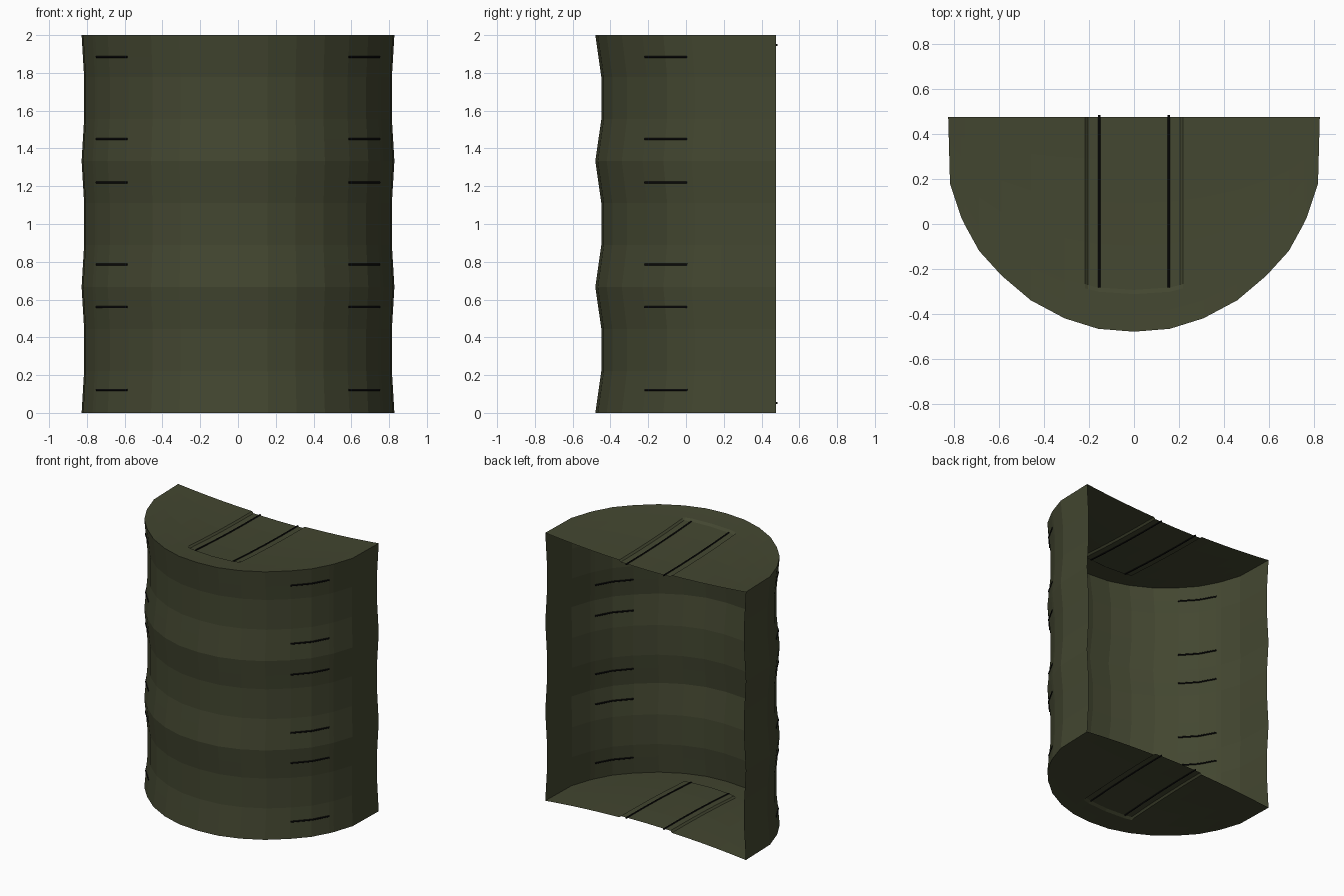
import bpy, bmesh

if "Cube" in bpy.data.objects:
    bpy.data.objects.remove(bpy.data.objects["Cube"])

def material(name, rgb):
    m = bpy.data.materials.new(name)
    m.diffuse_color = (*rgb, 1)
    m.use_nodes = True
    m.node_tree.nodes["Principled BSDF"].inputs["Base Color"].default_value = m.diffuse_color
    return m

olive = material("dark olive", (0.056, 0.062, 0.030))
black = material("near black", (0.003, 0.003, 0.003))

# right half of the D-shaped plan, from the middle of the front to the back edge
half = [(0, -.48), (.16, -.467), (.31, -.42), (.46, -.34), (.59, -.23), (.69, -.12),
        (.755, -.002), (.77, .03), (.82, .18), (.828, .477)]
plan = [(-x, y) for x, y in half[:0:-1]] + half
BACK = .477
spans = [(.122, .56), (.785, 1.22), (1.45, 1.885)]   # side panel heights

def pinch(z):
    """Wall is pinched inward between the ribs, which sit at every third level."""
    u = z * 4.5
    i = min(int(u + 1e-6), 8)
    a, b = (0 if i % 3 == 0 else 1), (0 if (i + 1) % 3 == 0 else 1)
    return a + (b - a) * (u - i)

def wall_point(x, y, z):
    k = pinch(z)
    return (x * (1 - .016 * k), y + .032 * k * (BACK - y) / .96, z)

def finish(bm, name, mat):
    me = bpy.data.meshes.new(name)
    bm.to_mesh(me)
    bm.free()
    me.materials.append(mat)
    ob = bpy.data.objects.new(name, me)
    bpy.context.collection.objects.link(ob)
    return ob

def grid(bm, rows, flip=False):
    """Quads between rows of points."""
    vs = [[bm.verts.new(p) for p in r] for r in rows]
    for a, b in zip(vs, vs[1:]):
        for i in range(len(a) - 1):
            q = [a[i], a[i + 1], b[i + 1], b[i]]
            bm.faces.new(q[::-1] if flip else q)

# ribbed curved wall, with three recessed panels on each side
bm = bmesh.new()
levels = sorted([i / 4.5 for i in range(10)] + [z for s in spans for z in s])
grid(bm, [[wall_point(x, y, z) for x, y in plan] for z in levels])
panels = []
for f in bm.faces:
    c = f.calc_center_median()
    if .6 < abs(c.x) < .74 and c.y < 0 and any(a < c.z < b for a, b in spans):
        panels.append(f)
bmesh.ops.inset_region(bm, faces=panels, thickness=.012, depth=-.008, use_even_offset=True)
finish(bm, "curved_wall", olive)

# dished end caps with a recessed centre panel
def front_y(x):
    x = abs(x)
    for (x0, y0), (x1, y1) in zip(half, half[1:]):
        if x <= x1:
            return y0 + (y1 - y0) * (x - x0) / (x1 - x0)
    return BACK

def cap_point(x, t, top):
    y = front_y(x)
    dip = .043 * (1 - (x / .828) ** 2) * (1 - (1 - t) ** 2)
    if abs(x) < .21 and t > .19:
        dip += .012
    return (x, y + (BACK - y) * t, 2 - dip if top else dip)

columns = sorted([x for x, _ in plan] + [-.218, -.205, .205, .218])
steps = [0, .09, .175, .195, .4, .6, .8, 1]
for name, top in (("bottom_cap", False), ("top_cap", True)):
    bm = bmesh.new()
    grid(bm, [[cap_point(x, t, top) for x in columns] for t in steps], not top)
    bmesh.ops.remove_doubles(bm, verts=bm.verts, dist=.0005)
    bmesh.ops.dissolve_degenerate(bm, edges=bm.edges, dist=.0001)
    finish(bm, name, olive)

# thin dark bars, poking through both sides of the shell
def bar(name, pts, r=.006):
    cu = bpy.data.curves.new(name, "CURVE")
    cu.dimensions = "3D"
    cu.bevel_depth = r
    cu.bevel_resolution = 1
    cu.use_fill_caps = True
    sp = cu.splines.new("POLY")
    sp.points.add(len(pts) - 1)
    for p, co in zip(sp.points, pts):
        p.co = (*co, 1)
    cu.materials.append(black)
    ob = bpy.data.objects.new(name, cu)
    bpy.context.collection.objects.link(ob)

for s in (-1, 1):
    for top in (False, True):
        pts = [cap_point(s * .155, t, top) for t in steps[3:]]
        pts.append((pts[-1][0], .485, pts[-1][2]))
        bar("cap_rail", pts)
    for span in spans:
        for z in span:
            bar("side_rung", [wall_point(s * x, y, z) for x, y in half[4:7]])
